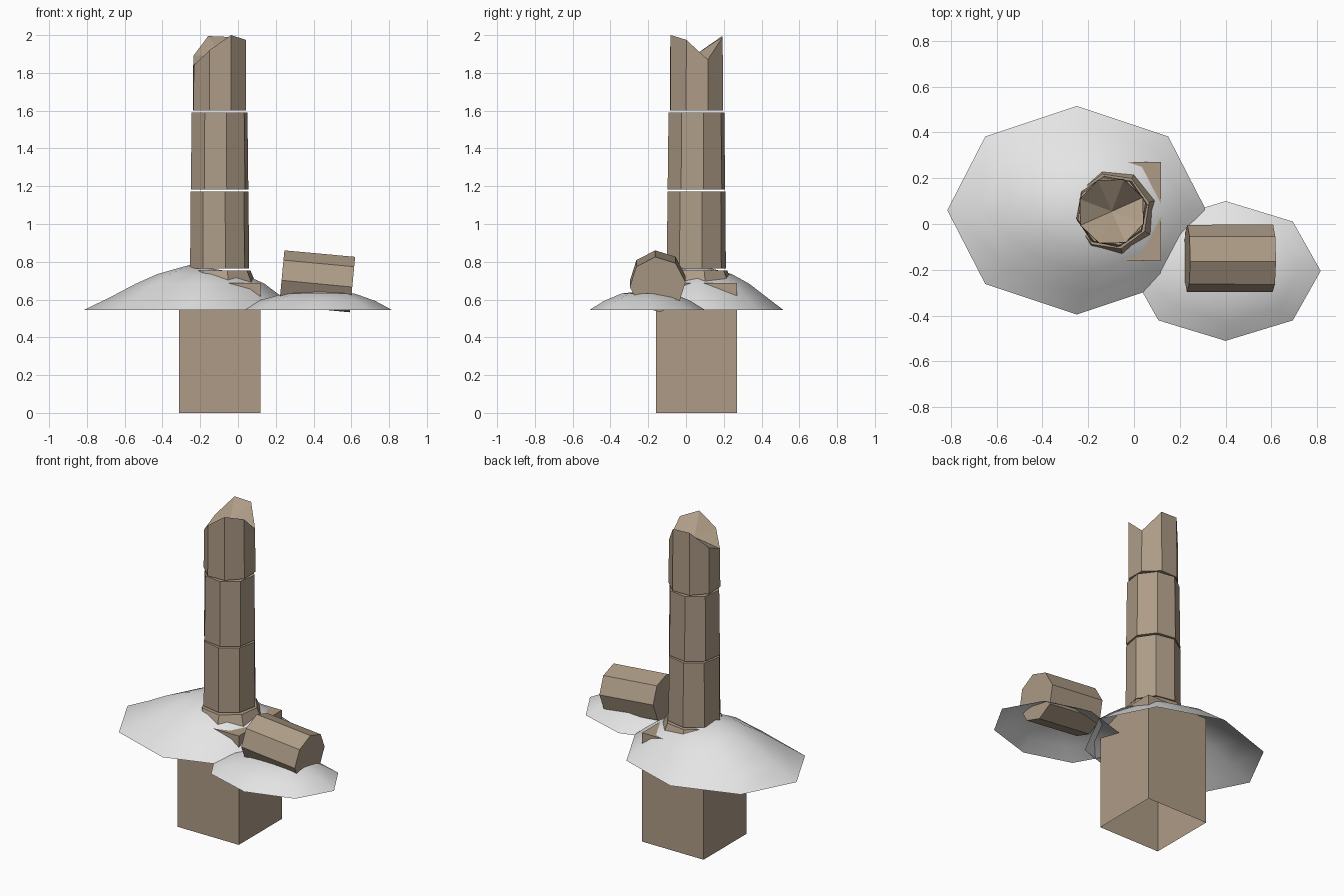
import bpy, bmesh
from math import sin, cos, radians
from mathutils import Matrix, Vector

cube = bpy.data.objects.get("Cube")
if cube:
    bpy.data.objects.remove(cube)


def material(name, rgb):
    m = bpy.data.materials.new(name)
    m.use_nodes = True
    m.diffuse_color = (*rgb, 1)
    m.node_tree.nodes["Principled BSDF"].inputs["Base Color"].default_value = (*rgb, 1)
    return m


STONE = material("tan stone", (0.42, 0.33, 0.24))
SNOW = material("white snow", (0.78, 0.78, 0.78))
AXIS = Vector((-0.0975, 0.055, 0))  # column centre line


def finish(name, bm, mat, matrix=Matrix(), smooth=False):
    bm.transform(matrix)
    mesh = bpy.data.meshes.new(name)
    bm.to_mesh(mesh)
    bm.free()
    mesh.materials.append(mat)
    for p in mesh.polygons:
        p.use_smooth = smooth
    obj = bpy.data.objects.new(name, mesh)
    bpy.context.collection.objects.link(obj)
    return obj


def ring(bm, rx, ry, z, turn=0, cx=0):
    """Eight vertices, counted from the front towards +x."""
    angles = [radians(turn + 45 * i) for i in range(8)]
    return [bm.verts.new((cx + rx * sin(a), -ry * cos(a), z)) for a in angles]


def bridge(bm, low, high):
    for i in range(8):
        j = (i + 1) % 8
        bm.faces.new((low[i], low[j], high[j], high[i]))


def fan(bm, loop, centre):
    tip = bm.verts.new(centre)
    for i in range(8):
        bm.faces.new((loop[i], loop[(i + 1) % 8], tip))


def drum(name, r_low, r_high, z0, z1, turn, matrix, broken=None, hollow=0):
    bm = bmesh.new()
    low = ring(bm, r_low, r_low, z0, turn)
    high = ring(bm, r_high, r_high, z1, turn)
    bridge(bm, low, high)
    bm.faces.new(low[::-1])
    if broken:
        for v, z in zip(high, broken):
            v.co.z = z
        fan(bm, high, (0, 0, hollow))
    else:
        bm.faces.new(high)
    finish(name, bm, STONE, matrix)


def mound(name, centre, rx, ry, rows, peak):
    """Open domed shell; rows hold (scale, height, x shift)."""
    bm = bmesh.new()
    loops = [ring(bm, rx * s, ry * s, z, 0, dx) for s, z, dx in rows]
    for a, b in zip(loops, loops[1:]):
        bridge(bm, a, b)
    fan(bm, loops[-1], peak)
    finish(name, bm, SNOW, Matrix.Translation(centre), smooth=True)


# Square pedestal, open underneath
bm = bmesh.new()
bmesh.ops.create_cube(bm, size=1)
bottom = [f for f in bm.faces if f.normal.z < -0.5]
bmesh.ops.delete(bm, geom=bottom, context="FACES_ONLY")
finish("pedestal", bm, STONE,
       Matrix.Translation((-0.097, 0.055, 0.344)) @ Matrix.Diagonal((0.43, 0.43, 0.688, 1)))

# Standing column: flared foot, two whole drums, one broken drum
stand = Matrix.Translation(AXIS)
drum("column_foot", 0.205, 0.168, 0.67, 0.755, 14, stand)
drum("lower_drum", 0.159, 0.156, 0.765, 1.172, 11, stand)
drum("middle_drum", 0.157, 0.152, 1.182, 1.59, 14, stand)
drum("broken_drum", 0.151, 0.149, 1.6, 2.0, 24, stand,
     broken=(2.0, 1.975, 1.87, 1.99, 1.995, 1.89, 1.84, 1.92), hollow=1.9)

# Drum lying on its side
lying = Matrix.Translation((0.419, -0.15, 0.697)) @ Matrix.Rotation(radians(95.4), 4, "Y")
drum("fallen_drum", 0.147, 0.148, -0.188, 0.188, 5, lying)

# Snow mounds
mound("large_snow_mound", (-0.25, 0.06, 0), 0.565, 0.455,
      [(1, 0.545, 0), (0.8, 0.615, 0.03), (0.6, 0.685, 0.05), (0.4, 0.735, 0.05)],
      (0, 0, 0.785))
mound("small_snow_mound", (0.4, -0.205, 0), 0.415, 0.305,
      [(1, 0.545, 0), (0.75, 0.593, 0.015), (0.45, 0.632, 0.03)],
      (0.05, 0, 0.648))
